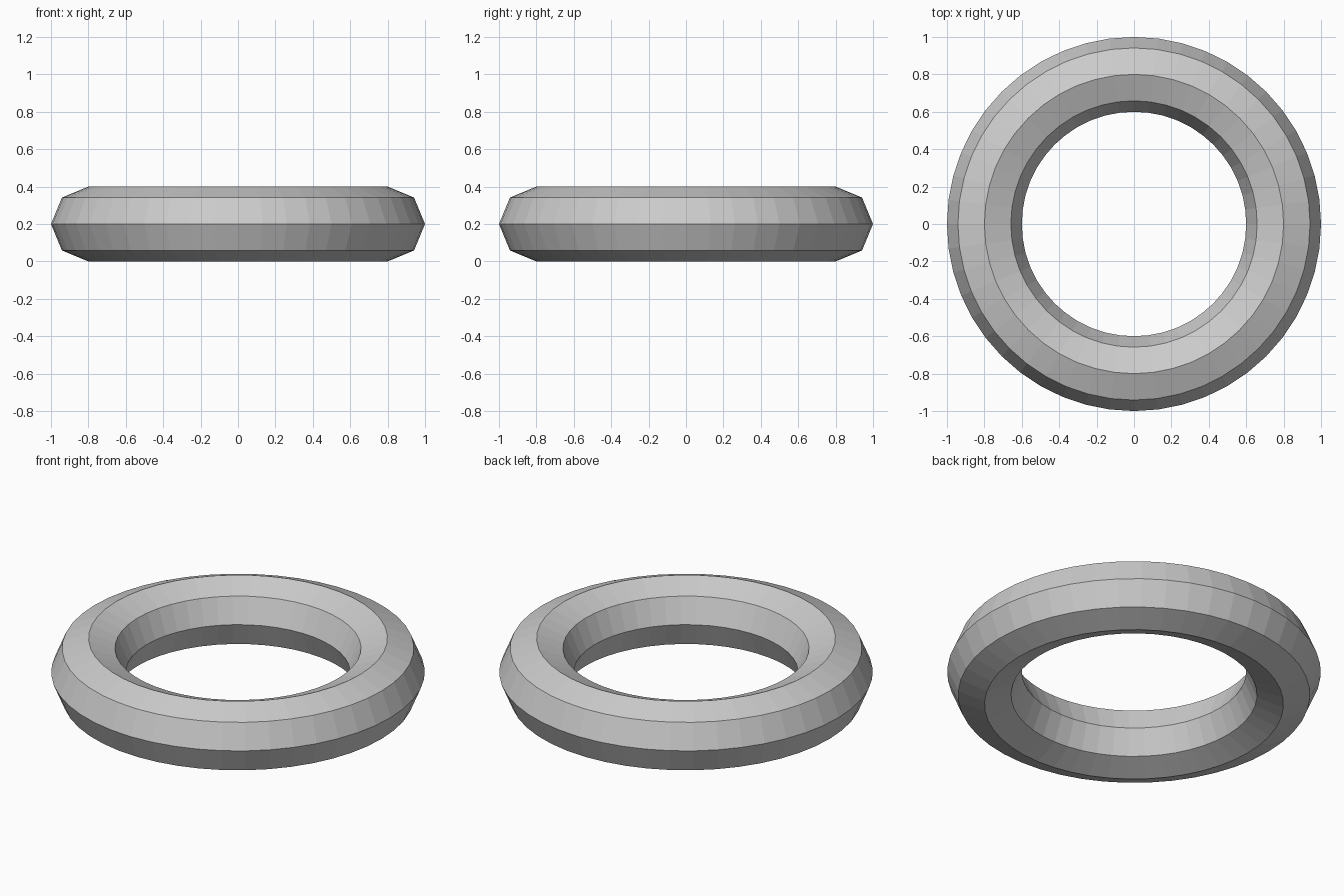
import bpy

if "Cube" in bpy.data.objects:
    bpy.data.objects.remove(bpy.data.objects["Cube"])

# Low-poly ring: octagonal cross-section swept around z, resting on the ground
bpy.ops.mesh.primitive_torus_add(
    major_radius=0.8, minor_radius=0.2,
    major_segments=48, minor_segments=8,
    location=(0, 0, 0.2))
ring = bpy.context.object
ring.name = "ring"
bpy.ops.object.shade_flat()
